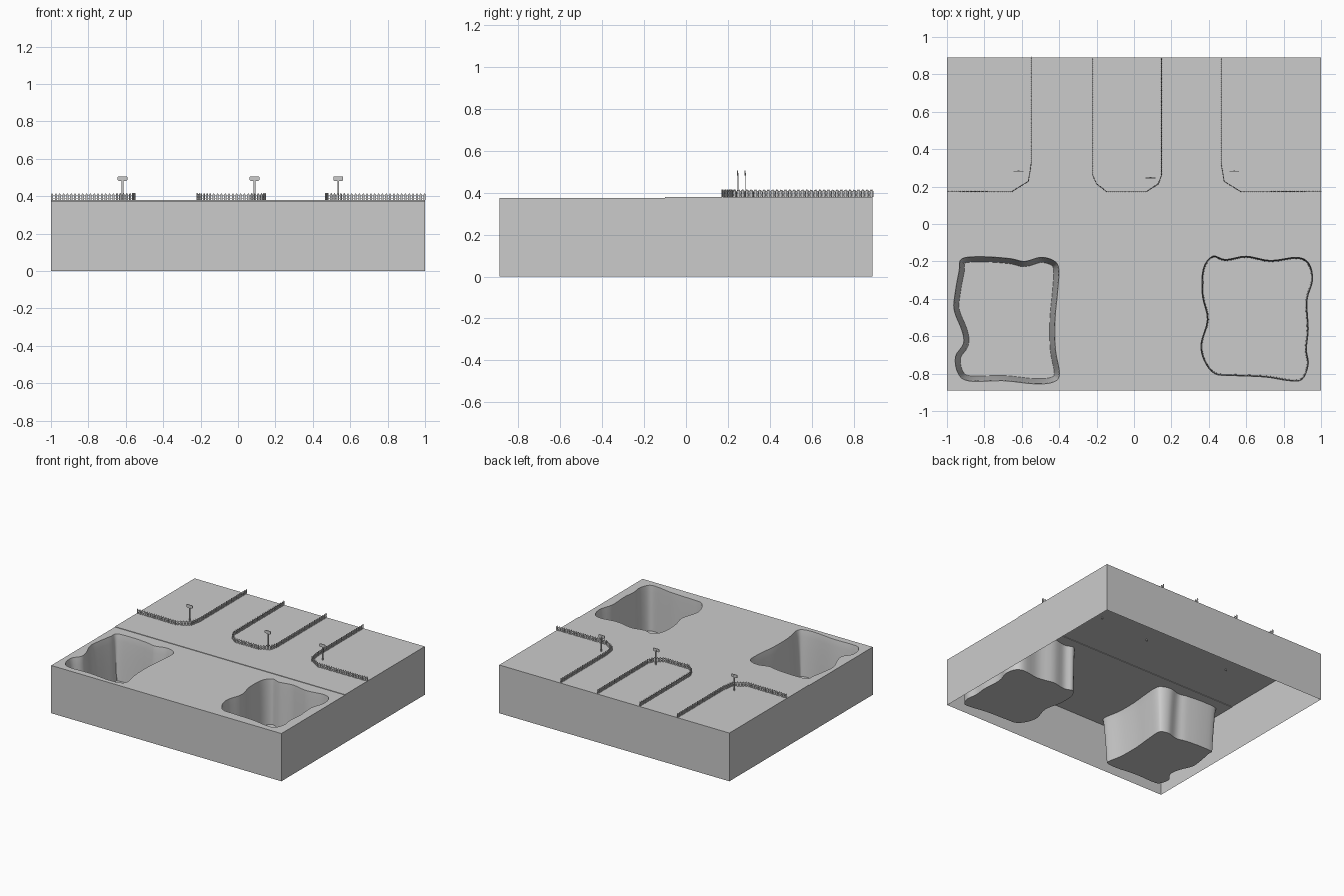
import bpy, bmesh, math
from mathutils import Vector, Matrix

if "Cube" in bpy.data.objects:
    bpy.data.objects.remove(bpy.data.objects["Cube"])

W, D = 1.0, 0.89
Z_FRONT, Z_BACK, STEP_Y = 0.375, 0.379, -0.10
FLOOR_Z = 0.02


def finish(name, bm, smooth=False):
    mesh = bpy.data.meshes.new(name)
    bm.to_mesh(mesh)
    bm.free()
    ob = bpy.data.objects.new(name, mesh)
    bpy.context.collection.objects.link(ob)
    if smooth:
        bpy.ops.object.select_all(action='DESELECT')
        ob.select_set(True)
        bpy.context.view_layer.objects.active = ob
        bpy.ops.object.shade_smooth_by_angle(angle=math.radians(40))
    return ob


def add_box(bm, size, mat):
    bmesh.ops.create_cube(bm, size=1, matrix=mat @ Matrix.Diagonal((*size, 1)))


def smooth_loop(pts, n=4):
    # closed Catmull-Rom curve through the points
    out, k = [], len(pts)
    for i in range(k):
        a, b, c, d = (Vector(pts[(i + j) % k]) for j in (-1, 0, 1, 2))
        for s in range(n):
            t = s / n
            out.append(0.5 * (2 * b + (c - a) * t + (2 * a - 5 * b + 4 * c - d) * t * t
                              + (3 * b - a - 3 * c + d) * t ** 3))
    return out


def inset(loop, amount):
    # move a clockwise loop inwards
    res, k = [], len(loop)
    for i, p in enumerate(loop):
        t = (loop[(i + 2) % k] - loop[i - 2]).normalized()
        res.append(p + Vector((t.y, -t.x)) * amount)
    return res


# pit outlines, clockwise seen from above
left_pit = smooth_loop([
    (-.92, -.185), (-.80, -.175), (-.66, -.185), (-.585, -.20), (-.50, -.178), (-.43, -.195),
    (-.402, -.24), (-.408, -.36), (-.422, -.51), (-.42, -.67), (-.398, -.80), (-.43, -.845),
    (-.53, -.855), (-.70, -.838), (-.88, -.84), (-.94, -.80), (-.955, -.71), (-.912, -.64),
    (-.92, -.57), (-.962, -.46), (-.955, -.36), (-.935, -.25)])
right_pit = smooth_loop([
    (.37, -.24), (.42, -.172), (.49, -.19), (.60, -.172), (.73, -.195), (.87, -.178),
    (.935, -.21), (.955, -.30), (.925, -.41), (.932, -.56), (.922, -.67), (.932, -.75),
    (.90, -.83), (.83, -.838), (.70, -.818), (.52, -.81), (.43, -.80), (.375, -.73),
    (.358, -.64), (.392, -.51), (.365, -.38)])

# front ground with two holes
bm = bmesh.new()
rect = [(-W, -D), (W, -D), (W, STEP_Y), (-W, STEP_Y)]
for loop in (rect, left_pit, right_pit):
    vs = [bm.verts.new((p[0], p[1], Z_FRONT)) for p in loop]
    for i, v in enumerate(vs):
        bm.edges.new((v, vs[(i + 1) % len(vs)]))
bmesh.ops.triangle_fill(bm, edges=bm.edges[:], use_beauty=True, normal=(0, 0, 1))
for f in bm.faces:
    f.normal_update()
    if f.normal.z < 0:
        f.normal_flip()
finish("front_ground", bm)

# slightly raised back ground
bm = bmesh.new()
top = [bm.verts.new(c) for c in [(-W, STEP_Y, Z_BACK), (W, STEP_Y, Z_BACK), (W, D, Z_BACK), (-W, D, Z_BACK)]]
bm.faces.new(top)
low = [bm.verts.new((x, STEP_Y, Z_FRONT)) for x in (-W, W)]
bm.faces.new((low[0], low[1], top[1], top[0]))
finish("back_ground", bm)

# open-bottomed outer walls
bm = bmesh.new()
for sx in (-1, 1):
    prof = [(-D, 0), (D, 0), (D, Z_BACK), (STEP_Y, Z_BACK), (STEP_Y, Z_FRONT), (-D, Z_FRONT)]
    vs = [bm.verts.new((sx * W, y, z)) for y, z in prof]
    bm.faces.new(vs if sx > 0 else vs[::-1])
for y, h in ((-D, Z_FRONT), (D, Z_BACK)):
    s = 1 if y < 0 else -1
    bm.faces.new([bm.verts.new(c) for c in
                  [(-s * W, y, 0), (s * W, y, 0), (s * W, y, h), (-s * W, y, h)]])
finish("outer_walls", bm)


# sunken pits
def pit(name, outline, slope):
    bm = bmesh.new()
    rings = []
    for t in (0, 0.06, 0.15, 0.4, 0.7, 1):
        z = Z_FRONT + (FLOOR_Z - Z_FRONT) * t
        rings.append([bm.verts.new((p.x, p.y, z)) for p in inset(outline, slope * t ** 0.7)])
    n = len(outline)
    for a, b in zip(rings, rings[1:]):
        for i in range(n):
            j = (i + 1) % n
            bm.faces.new((a[i], b[i], b[j], a[j])[::-1])
    bm.faces.new(rings[-1][::-1])
    finish(name, bm, True)


pit("left_pit", left_pit, 0.028)
pit("right_pit", right_pit, 0.008)


# picket fences following a path
def fence(name, path, step=0.0205):
    bm = bmesh.new()
    carry = 0.006
    for a, b in zip(path, path[1:]):
        a, b = Vector((*a, Z_BACK)), Vector((*b, Z_BACK))
        d = b - a
        L = d.length
        rot = Matrix.Rotation(math.atan2(d.y, d.x), 4, 'Z')
        for z in (0.010, 0.026):
            mid = (a + b) / 2 + Vector((0, 0, z))
            add_box(bm, (L, 0.003, 0.004), Matrix.Translation(mid) @ rot)
        while carry < L:
            m = Matrix.Translation(a + d * (carry / L)) @ rot
            prof = [(-.006, 0), (.006, 0), (.006, .028), (0, .037), (-.006, .028)]
            f = bm.faces.new([bm.verts.new(m @ Vector((x, -.002, z))) for x, z in prof])
            ext = bmesh.ops.extrude_face_region(bm, geom=[f], use_keep_orig=True)
            off = m.to_3x3() @ Vector((0, .004, 0))
            bmesh.ops.translate(bm, vec=off,
                                verts=[v for v in ext['geom'] if isinstance(v, bmesh.types.BMVert)])
            carry += step
        carry -= L
    bmesh.ops.recalc_face_normals(bm, faces=bm.faces[:])
    finish(name, bm)


fence("left_fence", [(-1, .175), (-.655, .172), (-.565, .228), (-.55, .32), (-.55, D)])
fence("middle_fence", [(-.22, D), (-.22, .26), (-.20, .215), (-.145, .172),
                       (.065, .172), (.13, .215), (.147, .26), (.147, D)])
fence("right_fence", [(.467, D), (.467, .32), (.482, .228), (.572, .172), (1, .175)])

# sign posts
for i, (x, y) in enumerate([(-.618, .285), (.088, .248), (.536, .285)]):
    bm = bmesh.new()
    add_box(bm, (.009, .004, .13), Matrix.Translation((x, y, .43)))
    add_box(bm, (.052, .005, .024), Matrix.Translation((x, y - .003, .494)))
    bmesh.ops.bevel(bm, geom=[e for e in bm.edges if abs(e.verts[0].co.y - e.verts[1].co.y) > .0045],
                    offset=.004, segments=1, affect='EDGES')
    finish("sign_%d" % (i + 1), bm)
